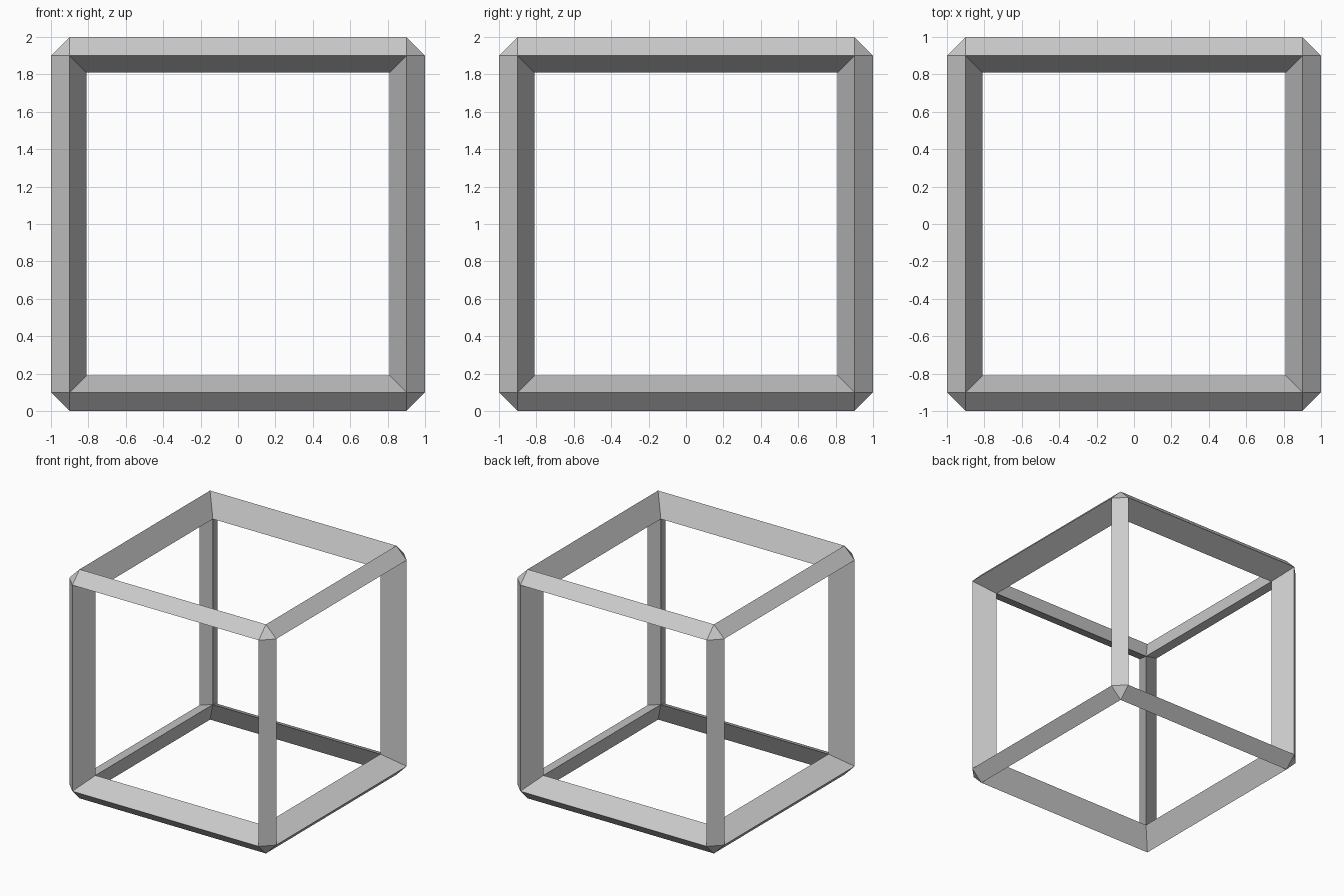
import bpy, bmesh
from itertools import product

if "Cube" in bpy.data.objects:
    bpy.data.objects.remove(bpy.data.objects["Cube"])

OUT, CH, INN = 1.0, 0.9, 0.81   # outer plane, chamfer start, inner ridge

bm = bmesh.new()
outer, inner = {}, {}

# Each corner: three outer points (one per cube side) and one inner point
for s in product((-1, 1), repeat=3):
    inner[s] = bm.verts.new([INN * c for c in s])
    for a in range(3):
        outer[s, a] = bm.verts.new([c * (OUT if i == a else CH) for i, c in enumerate(s)])
    bm.faces.new([outer[s, a] for a in range(3)])

# Each edge: a triangular bar with one chamfer outside and two faces inside
for axis in range(3):
    b, c = (axis + 1) % 3, (axis + 2) % 3
    for s in product((-1, 1), repeat=3):
        if s[axis] > 0:
            continue
        t = tuple(-v if i == axis else v for i, v in enumerate(s))
        p = [outer[s, b], outer[s, c], inner[s]]
        q = [outer[t, b], outer[t, c], inner[t]]
        for i in range(3):
            j = (i + 1) % 3
            bm.faces.new((p[i], p[j], q[j], q[i]))

bmesh.ops.recalc_face_normals(bm, faces=bm.faces)
bmesh.ops.translate(bm, verts=bm.verts, vec=(0, 0, 1))
mesh = bpy.data.meshes.new("cube_frame")
bm.to_mesh(mesh)
bm.free()
bpy.context.collection.objects.link(bpy.data.objects.new("cube_frame", mesh))
